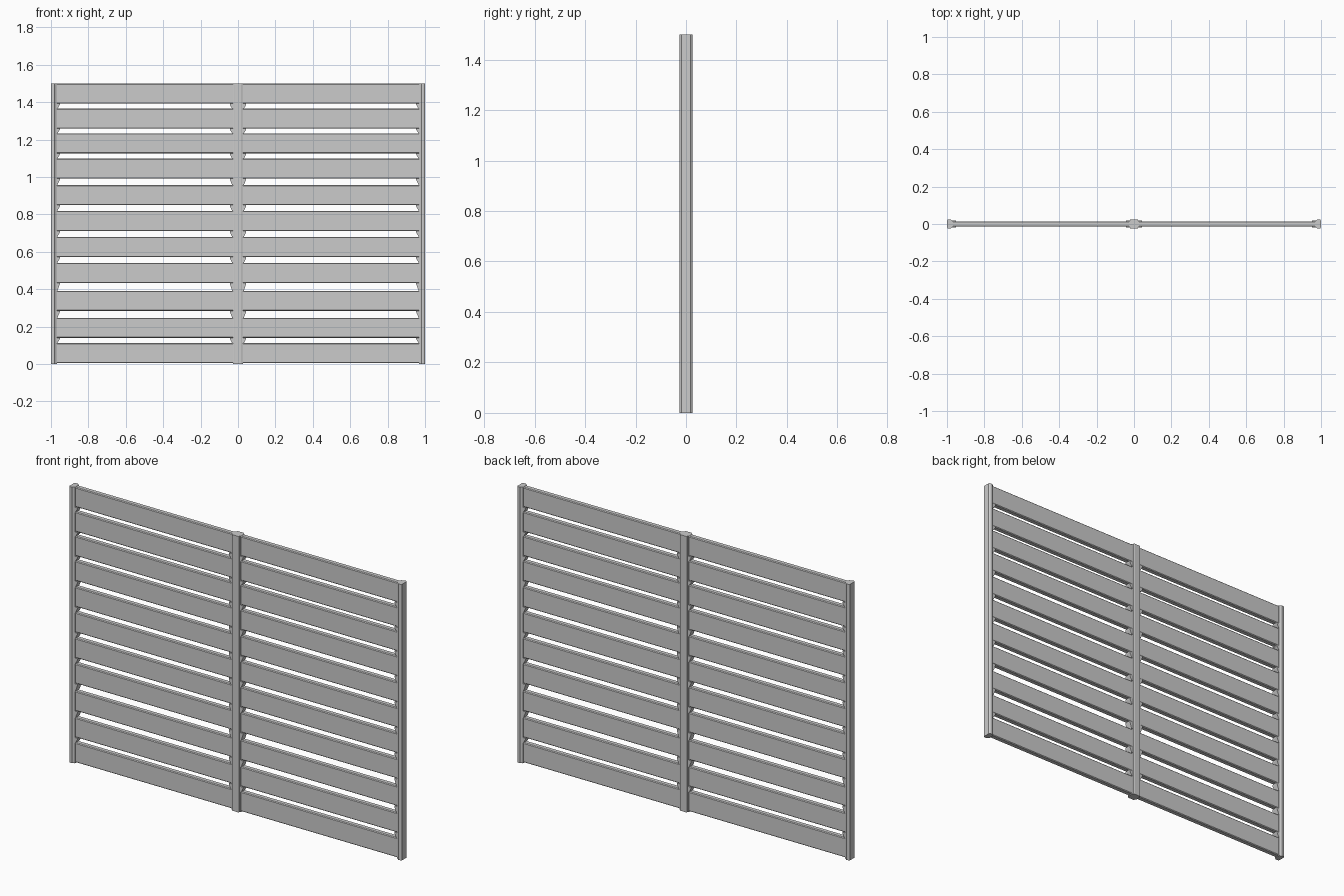
import bpy, bmesh

if "Cube" in bpy.data.objects:
    bpy.data.objects.remove(bpy.data.objects["Cube"])

H = 1.5


def prism(name, profile, start, end, axis):
    """Extrude a closed 2D profile along x (profile is y,z), y (x,z) or z (x,y)."""
    def place(p, t):
        return {'x': (t, p[0], p[1]), 'y': (p[0], t, p[1]), 'z': (p[0], p[1], t)}[axis]
    bm = bmesh.new()
    a = [bm.verts.new(place(p, start)) for p in profile]
    b = [bm.verts.new(place(p, end)) for p in profile]
    bm.faces.new(a[::-1])
    bm.faces.new(b)
    n = len(profile)
    for i in range(n):
        j = (i + 1) % n
        bm.faces.new((a[i], a[j], b[j], b[i]))
    bmesh.ops.recalc_face_normals(bm, faces=bm.faces)
    me = bpy.data.meshes.new(name)
    bm.to_mesh(me)
    bm.free()
    ob = bpy.data.objects.new(name, me)
    bpy.context.collection.objects.link(ob)
    return ob


# Centre post: flanged front and back, stepped shoulders at the sides
quarter = [(0.027, 0.016), (0.021, 0.018), (0.021, 0.023), (0.018, 0.025)]
right = [(x, -y) for x, y in quarter[::-1]] + quarter
prism("centre_post", right + [(-x, -y) for x, y in right], 0, H, 'z')

# End posts: chamfered outer cap with a narrower inner lip
half = [(1.0, 0.018), (0.996, 0.023), (0.991, 0.025), (0.981, 0.025),
        (0.977, 0.021), (0.968, 0.017)]
for side, s in (("left", -1), ("right", 1)):
    outline = [(s * x, y) for x, y in half] + [(s * x, -y) for x, y in half[::-1]]
    prism(side + "_end_post", outline, 0, H, 'z')

# Slat bottoms and shared height, with slightly uneven gaps
bottoms = [0.004, 0.140, 0.284, 0.433, 0.572, 0.711, 0.850, 0.991, 1.126, 1.258, 1.392]
SLAT = 0.107
T = 0.0145

for side, s in (("left", -1), ("right", 1)):
    for i, z in enumerate(bottoms):
        top = z + SLAT
        # Slat with small chamfers along its long edges
        section = [(-T + 0.004, z), (T - 0.004, z), (T, z + 0.004), (T, top - 0.004),
                   (T - 0.004, top), (-T + 0.004, top), (-T, top - 0.004), (-T, z + 0.004)]
        prism(f"{side}_slat_{i + 1}", section, s * 0.024, s * 0.972, 'x')
        if i == len(bottoms) - 1:
            continue
        # Tapered spacers filling the gap beside both posts
        gap_top = bottoms[i + 1]
        for where, root, lo, hi in (("centre", 0.02, 0.031, 0.043),
                                    ("end", 0.975, 0.966, 0.953)):
            wedge = [(s * root, top), (s * lo, top), (s * hi, gap_top - 0.007),
                     (s * hi, gap_top), (s * root, gap_top)]
            prism(f"{side}_{where}_spacer_{i + 1}", wedge, -0.018, 0.018, 'y')
